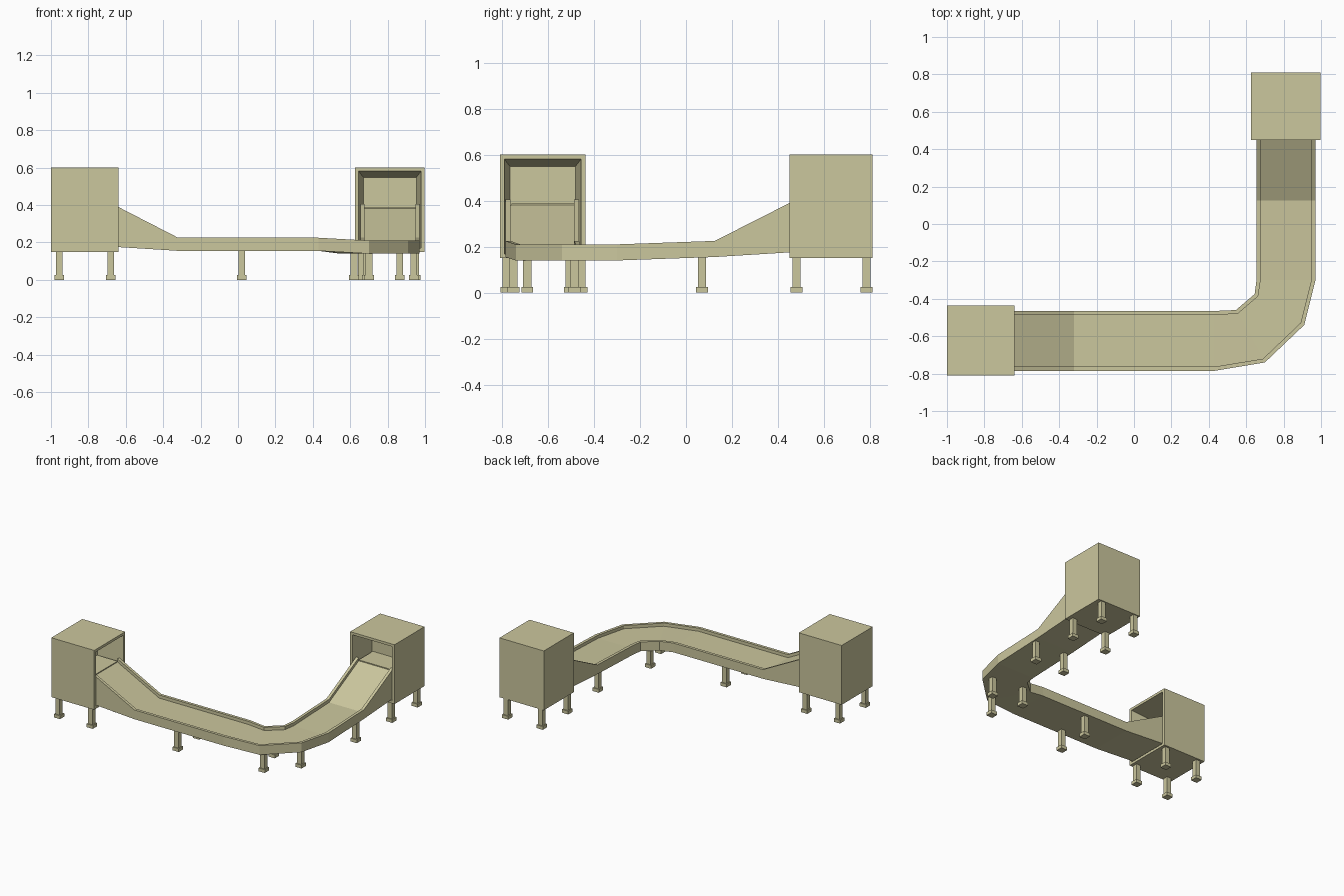
import bpy, bmesh
from math import radians
from mathutils import Vector, Matrix

cube = bpy.data.objects.get("Cube")
if cube:
    bpy.data.objects.remove(cube, do_unlink=True)

sand = bpy.data.materials.new("sand_beige")
sand.use_nodes = True
COLOR = (0.60, 0.57, 0.34, 1)
sand.diffuse_color = COLOR
sand.node_tree.nodes["Principled BSDF"].inputs["Base Color"].default_value = COLOR


def finish(bm, name):
    bmesh.ops.recalc_face_normals(bm, faces=bm.faces)
    mesh = bpy.data.meshes.new(name)
    bm.to_mesh(mesh)
    bm.free()
    mesh.materials.append(sand)
    obj = bpy.data.objects.new(name, mesh)
    bpy.context.collection.objects.link(obj)
    return obj


def add_block(bm, lo, hi):
    lo, hi = Vector(lo), Vector(hi)
    verts = bmesh.ops.create_cube(bm, size=1)["verts"]
    for v in verts:
        v.co = (lo + hi) / 2 + v.co * (hi - lo)
    return verts


# Housings: open boxes with a tapered cavity and an inner landing
def housing(name, x, y, turn):
    half_x, half_y, low, high = 0.18, 0.186, 0.15, 0.60
    bm = bmesh.new()
    add_block(bm, (-half_x, -half_y, low), (half_x, half_y, high))
    mouth = max(bm.faces, key=lambda f: f.calc_center_median().x)
    bmesh.ops.inset_region(bm, faces=[mouth], thickness=0.027)
    back = bmesh.ops.extrude_discrete_faces(bm, faces=[mouth])["faces"][0]
    for v in back.verts:
        v.co.x -= 0.2
        v.co.y *= 0.85
        if v.co.z > 0.4:
            v.co.z -= 0.033
    add_block(bm, (-0.022, -0.136, 0.36), (half_x - 0.03, 0.136, 0.388))
    bmesh.ops.transform(bm, verts=bm.verts, matrix=Matrix.Translation((x, y, 0))
                        @ Matrix.Rotation(radians(turn), 4, "Z"))
    finish(bm, name)


housing("right_housing", -0.82, -0.623, 0)
housing("left_housing", 0.812, 0.63, -90)

# Channel: (outer edge, inner edge, underside height, rim height) along the bend
stations = [
    ((-0.67, -0.785), (-0.67, -0.465), 0.177, 0.405),
    ((-0.32, -0.785), (-0.32, -0.465), 0.155, 0.225),
    ((0.43, -0.785), (0.43, -0.465), 0.155, 0.225),
    ((0.70, -0.74), (0.545, -0.46), 0.14, 0.21),
    ((0.91, -0.54), (0.645, -0.375), 0.14, 0.21),
    ((0.97, -0.30), (0.655, -0.30), 0.14, 0.21),
    ((0.97, 0.125), (0.655, 0.125), 0.155, 0.225),
    ((0.97, 0.48), (0.655, 0.48), 0.177, 0.405),
]
RIM, DEPTH = 0.022, 0.024
bm = bmesh.new()
rings = []
for outer, inner, low, top in stations:
    o, i = Vector((*outer, 0)), Vector((*inner, 0))
    step = (i - o).normalized() * RIM
    floor = top - DEPTH
    section = [(o, low), (o, top), (o + step, top), (o + step, floor),
               (i - step, floor), (i - step, top), (i, top), (i, low)]
    rings.append([bm.verts.new((p.x, p.y, z)) for p, z in section])
for a, b in zip(rings, rings[1:]):
    for k in range(len(a)):
        n = (k + 1) % len(a)
        bm.faces.new((a[k], a[n], b[n], b[k]))
bm.faces.new(rings[0])
bm.faces.new(rings[-1][::-1])
finish(bm, "channel")


# Legs: square post on a wider foot pad
def leg(name, x, y):
    bm = bmesh.new()
    for half, low, high in ((0.026, 0, 0.025), (0.018, 0.025, 0.158)):
        add_block(bm, (x - half, y - half, low), (x + half, y + half, high))
    finish(bm, name)


def leg_grid(name, xs, ys):
    for x in xs:
        for y in ys:
            leg(name, x, y)


leg_grid("right_housing_leg", (-0.955, -0.68), (-0.78, -0.47))
leg_grid("left_housing_leg", (0.66, 0.95), (0.48, 0.785))
leg_grid("front_run_leg", (0.02,), (-0.75, -0.505))
leg_grid("side_run_leg", (0.69, 0.94), (0.07,))
for x, y in ((0.70, -0.69), (0.865, -0.485), (0.62, -0.455)):
    leg("bend_leg", x, y)
